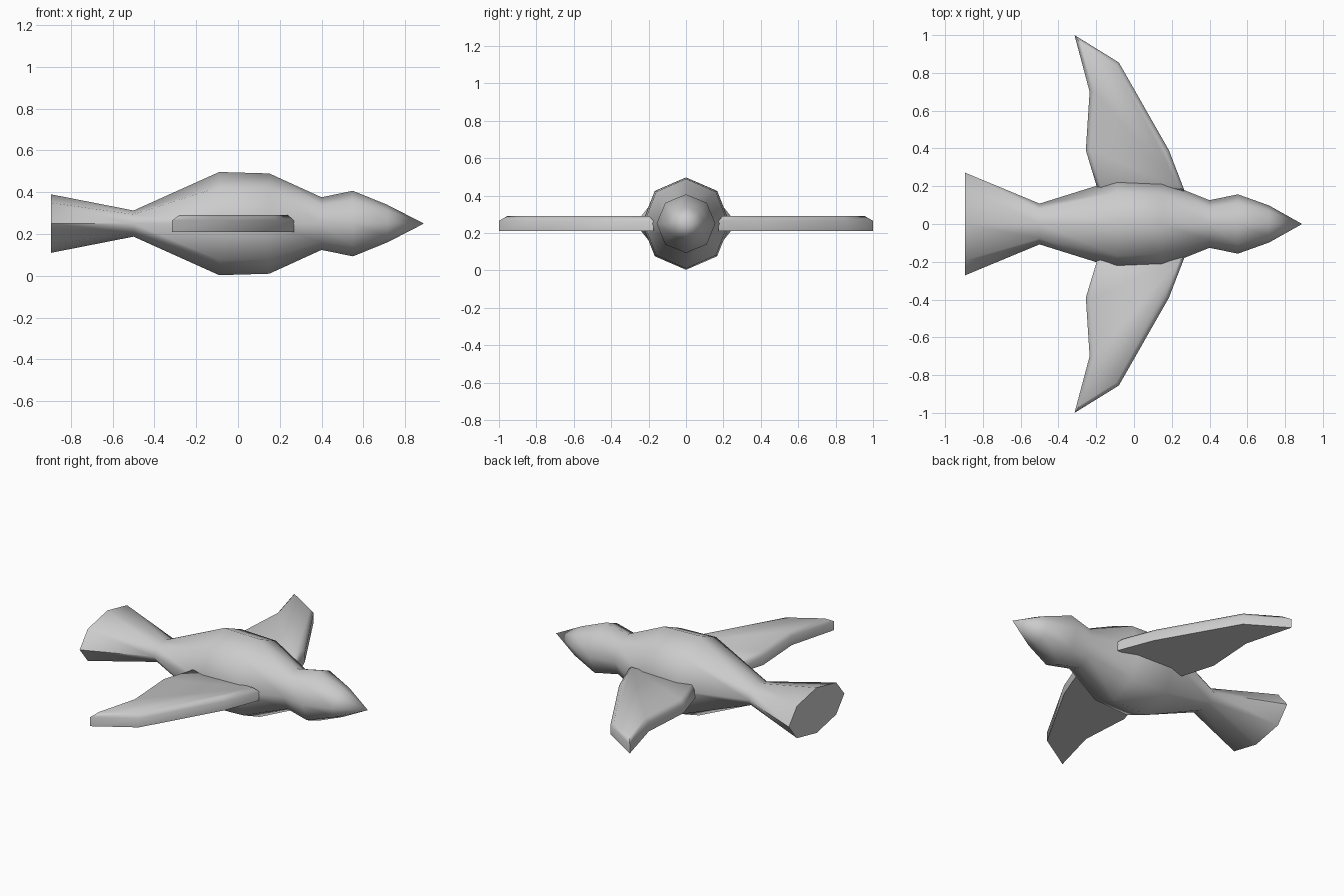
import bpy, bmesh, math

if "Cube" in bpy.data.objects:
    bpy.data.objects.remove(bpy.data.objects["Cube"])


def finish(name, bm):
    bmesh.ops.recalc_face_normals(bm, faces=bm.faces)
    mesh = bpy.data.meshes.new(name)
    bm.to_mesh(mesh)
    bm.free()
    obj = bpy.data.objects.new(name, mesh)
    bpy.context.collection.objects.link(obj)
    bpy.ops.object.select_all(action='DESELECT')
    bpy.context.view_layer.objects.active = obj
    obj.select_set(True)
    bpy.ops.object.shade_smooth_by_angle(angle=math.radians(60))
    return obj


# Body: octagonal loft from fanned tail to head (x, half width, half height)
SIDES, MID_Z = 8, 0.25
sections = [(-0.895, 0.272, 0.14), (-0.50, 0.108, 0.0625), (-0.09, 0.236, 0.247),
            (0.15, 0.226, 0.24), (0.40, 0.126, 0.126), (0.55, 0.157, 0.157),
            (0.715, 0.098, 0.09)]
bm = bmesh.new()
rings = []
for x, ry, rz in sections:
    rings.append([bm.verts.new((x, ry * math.cos(a), MID_Z + rz * math.sin(a)))
                  for a in (i * 2 * math.pi / SIDES for i in range(SIDES))])
for r, s in zip(rings, rings[1:]):
    for i in range(SIDES):
        j = (i + 1) % SIDES
        bm.faces.new((r[i], r[j], s[j], s[i]))
bm.faces.new(rings[0])
# Beak point
tip = bm.verts.new((0.89, 0, MID_Z))
for i in range(SIDES):
    bm.faces.new((rings[-1][i], rings[-1][(i + 1) % SIDES], tip))
finish("bird_body", bm)

# Wings: swept outline, extruded, with a chamfered top rim
outline = [(-0.19, 0.175), (-0.255, 0.39), (-0.235, 0.70), (-0.315, 1.0),
           (-0.08, 0.855), (0.185, 0.39), (0.268, 0.175)]
for side, name in ((1, "left_wing"), (-1, "right_wing")):
    bm = bmesh.new()
    base = bm.faces.new([bm.verts.new((x, side * y, 0.21)) for x, y in outline])
    new = bmesh.ops.extrude_face_region(bm, geom=[base], use_keep_orig=True)["geom"]
    for v in (g for g in new if isinstance(g, bmesh.types.BMVert)):
        v.co.z = 0.265
    bm.normal_update()
    top = max(bm.faces, key=lambda f: f.calc_center_median().z)
    bmesh.ops.recalc_face_normals(bm, faces=bm.faces)
    bmesh.ops.inset_region(bm, faces=[top], thickness=0.02, use_even_offset=True)
    for v in top.verts:
        v.co.z = 0.29
    finish(name, bm)
